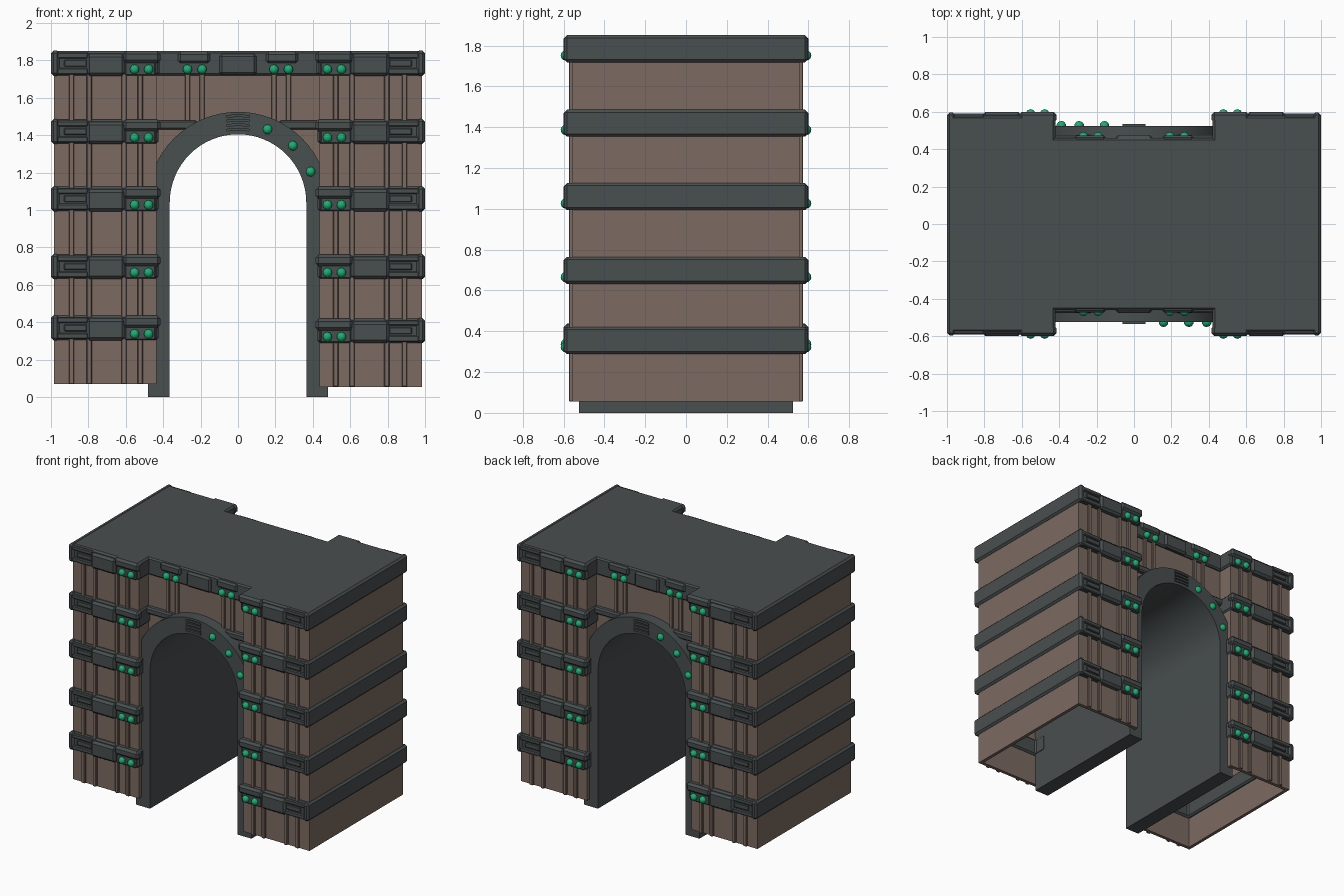
import bpy, bmesh, math
from mathutils import Matrix, Vector

if "Cube" in bpy.data.objects:
    bpy.data.objects.remove(bpy.data.objects["Cube"])


def material(name, rgb):
    m = bpy.data.materials.new(name)
    m.diffuse_color = (*rgb, 1)
    m.use_nodes = True
    m.node_tree.nodes["Principled BSDF"].inputs["Base Color"].default_value = m.diffuse_color
    return m


SLATE = material("dark_slate", (0.066, 0.077, 0.078))
BROWN = material("brown_wall", (0.2, 0.147, 0.12))
GREEN = material("green_gem", (0.01, 0.42, 0.17))


def finish(name, bm, mat, smooth=False):
    bmesh.ops.recalc_face_normals(bm, faces=bm.faces)
    me = bpy.data.meshes.new(name)
    bm.to_mesh(me)
    bm.free()
    me.materials.append(mat)
    ob = bpy.data.objects.new(name, me)
    bpy.context.collection.objects.link(ob)
    if smooth:
        bpy.ops.object.select_all(action='DESELECT')
        ob.select_set(True)
        bpy.context.view_layer.objects.active = ob
        bpy.ops.object.shade_smooth_by_angle(angle=math.radians(35))
    return ob


def prism(bm, pts, axis, a, b, bevel=0):
    """Extrude a 2D outline along z or y; optionally chamfer its edges."""
    def co(p, t):
        return (p[0], p[1], t) if axis == 'z' else (p[0], t, p[1])
    lo = [bm.verts.new(co(p, a)) for p in pts]
    hi = [bm.verts.new(co(p, b)) for p in pts]
    n = len(pts)
    faces = [bm.faces.new(lo[::-1]), bm.faces.new(hi)]
    for i in range(n):
        j = (i + 1) % n
        faces.append(bm.faces.new((lo[i], lo[j], hi[j], hi[i])))
    bmesh.ops.recalc_face_normals(bm, faces=faces)
    if bevel:
        edges = list({e for f in faces for e in f.edges})
        bmesh.ops.bevel(bm, geom=edges, offset=bevel, segments=1,
                        profile=0.5, affect='EDGES')


def box(bm, xs, ys, zs, bevel=0):
    (x0, x1), (y0, y1) = sorted(xs), sorted(ys)
    prism(bm, [(x0, y0), (x1, y0), (x1, y1), (x0, y1)], 'z', zs[0], zs[1], bevel)


def gem(bm, x, y, z):
    bmesh.ops.create_uvsphere(bm, u_segments=10, v_segments=6, radius=0.026,
                              matrix=Matrix.Translation((x, y, z)))


def u_shape(s, x_in, x_out, y_out, y_ret, t):
    """Three-sided tower outline, open towards the passage."""
    pts = [(x_in, -y_ret), (x_in, -y_out), (x_out, -y_out), (x_out, y_out),
           (x_in, y_out), (x_in, y_ret), (x_in + t, y_ret), (x_in + t, y_out - t),
           (x_out - t, y_out - t), (x_out - t, -y_out + t),
           (x_in + t, -y_out + t), (x_in + t, -y_ret)]
    return [(s * x, y) for x, y in pts]


ARC_Z = 1.04


def arc(r, a0, a1, n=32):
    return [(r * math.cos(a0 + (a1 - a0) * i / n),
             ARC_Z + r * math.sin(a0 + (a1 - a0) * i / n)) for i in range(n + 1)]


gems = bmesh.new()

# Towers: hollow brown walls, battens and stacked slate bands
for s, side in ((-1, "left"), (1, "right")):
    foot = 0.07 if s < 0 else 0.055
    walls = bmesh.new()
    prism(walls, u_shape(s, 0.435, 0.985, 0.557, 0.42, 0.025), 'z', foot, 1.78)
    for sy in (-1, 1):
        for x in (0.522, 0.61, 0.795, 0.89):
            box(walls, (s * (x - 0.014), s * (x + 0.014)),
                (sy * 0.55, sy * 0.574), (foot, 1.78), 0.004)
    finish(side + "_tower_wall", walls, BROWN)

    bands = bmesh.new()
    for c in (0.37 if s < 0 else 0.355, 0.698, 1.06, 1.42, 1.785):
        top = c > 1.7
        if top:
            box(bands, (s * 0.42, s), (-0.578, 0.578), (c - 0.065, c + 0.065), 0.012)
        else:
            prism(bands, u_shape(s, 0.425, 1.0, 0.578, 0.42, 0.06), 'z',
                  c - 0.065, c + 0.065, 0.012)
        # side face plate running past the corners
        box(bands, (s * 0.955, s * 1.0), (-0.596, 0.596), (c - 0.067, c + 0.067), 0.014)
        for sy in (-1, 1):
            def bx(x0, x1, y, z0, z1, b=0.006):
                box(bands, (s * x0, s * x1), (sy * 0.54, sy * y), (c + z0, c + z1), b)
            # grooved end clamp with centre bar
            bx(0.80, 0.99, 0.59, 0.026, 0.058)
            bx(0.80, 0.99, 0.59, -0.06, -0.026)
            bx(0.81, 0.93, 0.588, -0.018, 0.018, 0.004)
            # middle raised block
            bx(0.605, 0.81, 0.6, -0.067, 0.05, 0.016)
            # cap bar above the gem seat
            bx(0.415, 0.615, 0.6, 0.0, 0.065, 0.016)
            bx(0.44, 0.605, 0.586, -0.065, 0.01, 0.006)
            for x in (0.478, 0.553):
                gem(gems, s * x, sy * 0.588, c - 0.033)
    finish(side + "_tower_bands", bands, SLATE)

# Central wall over the passage, with arched cut-out and battens
mid = bmesh.new()
trim = bmesh.new()
opening = [(0.45, ARC_Z), (0.45, 1.78), (-0.45, 1.78), (-0.45, ARC_Z)] + arc(0.43, math.pi, 0)
for sy in (-1, 1):
    prism(mid, opening, 'y', sy * 0.40, sy * 0.44)
    for x in (-0.27, -0.192, 0.192, 0.27):
        box(mid, (x - 0.014, x + 0.014), (sy * 0.43, sy * 0.456), (1.44, 1.78), 0.004)
        gem(gems, x, sy * 0.466, 1.752)
    # slate trims on the lintel
    box(trim, (-0.10, 0.10), (sy * 0.42, sy * 0.475), (1.722, 1.835), 0.014)
    for s in (-1, 1):
        box(trim, (s * 0.15, s * 0.32), (sy * 0.42, sy * 0.474), (1.785, 1.845), 0.012)
        box(trim, (s * 0.22, s * 0.44), (sy * 0.42, sy * 0.475), (1.43, 1.48), 0.01)
box(trim, (-0.45, 0.45), (-0.46, 0.46), (1.72, 1.85), 0.01)
finish("lintel_wall", mid, BROWN)
finish("lintel_trim", trim, SLATE)

# Barrel arch lining the passage, down to the ground
arch = bmesh.new()
outline = ([(0.48, 0)] + arc(0.485, 0, math.pi) + [(-0.48, 0), (-0.365, 0)]
           + arc(0.365, math.pi, 0) + [(0.365, 0)])
prism(arch, outline, 'y', -0.525, 0.525)
finish("passage_arch", arch, SLATE, True)

# Keystone louvres and arch gems; the back is the front turned half around
louvres = bmesh.new()
for sy in (-1, 1):
    for k in range(4):
        r = 0.385 + 0.024 * k
        a = 0.06 / r
        prism(louvres, arc(r + 0.014, math.pi / 2 - a, math.pi / 2 + a, 4)
              + arc(r, math.pi / 2 + a, math.pi / 2 - a, 4), 'y', sy * 0.51, sy * 0.535)
    for deg in (68, 46, 23):
        a = math.radians(deg)
        gem(gems, -sy * 0.422 * math.cos(a), sy * 0.525, ARC_Z + 0.422 * math.sin(a))
finish("keystone_louvres", louvres, SLATE)
finish("gems", gems, GREEN, True)
